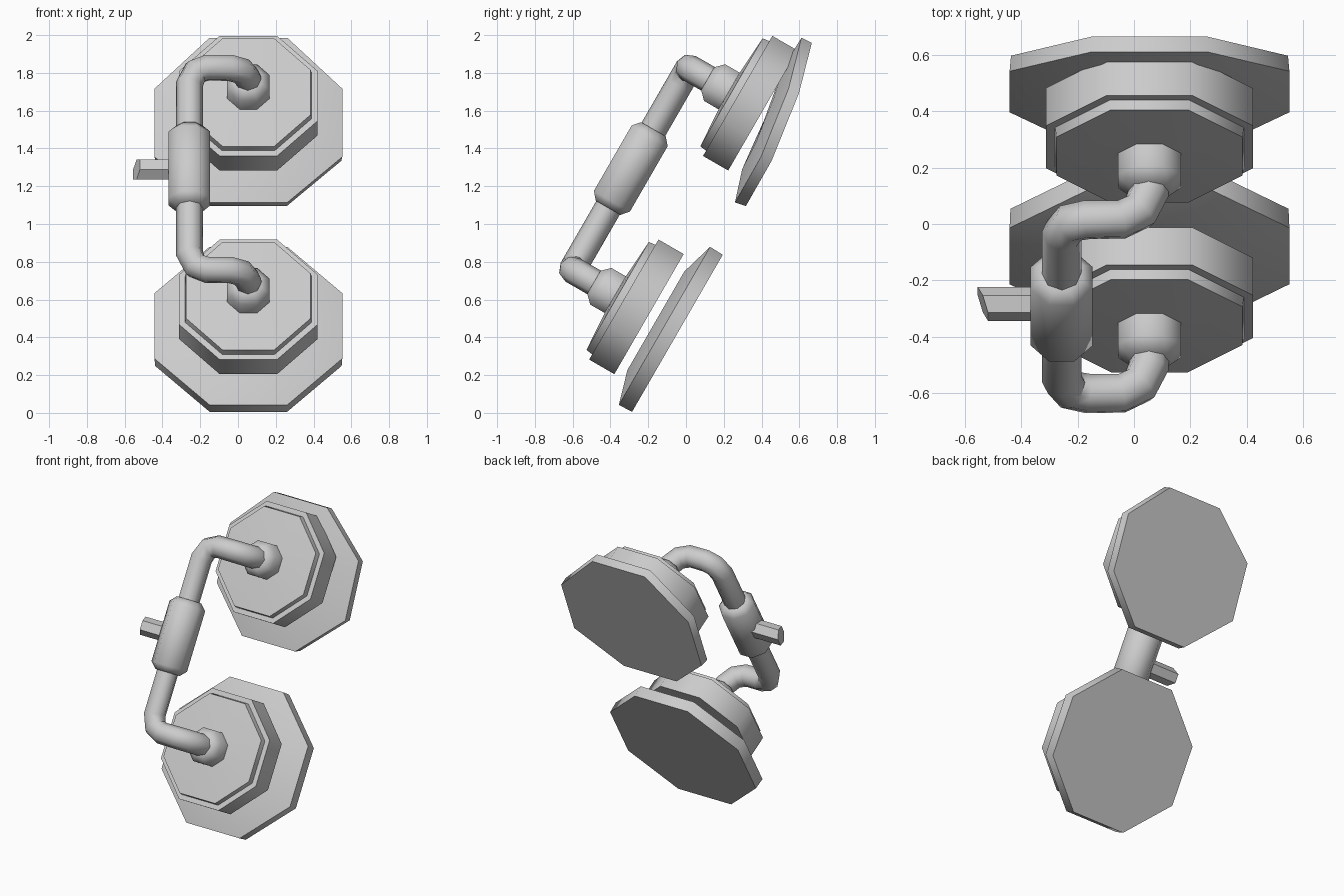
import bpy, bmesh
from math import radians, pi, sin, cos
from mathutils import Matrix, Vector

cube = bpy.data.objects.get("Cube")
if cube:
    bpy.data.objects.remove(cube, do_unlink=True)

grey = bpy.data.materials.new("light_grey")
grey.use_nodes = True
grey.diffuse_color = (0.6, 0.6, 0.6, 1)
grey.node_tree.nodes["Principled BSDF"].inputs["Base Color"].default_value = (0.6, 0.6, 0.6, 1)

# The whole assembly leans back about the x axis
LEAN = Matrix.Rotation(radians(-30), 4, 'X')
CX = 0.055      # centre of the round parts
FRONT = -0.90   # depth of the handle bar


def finish(name, bm, matrix):
    bm.transform(matrix)
    bmesh.ops.recalc_face_normals(bm, faces=bm.faces)
    mesh = bpy.data.meshes.new(name)
    bm.to_mesh(mesh)
    bm.free()
    mesh.materials.append(grey)
    obj = bpy.data.objects.new(name, mesh)
    bpy.context.collection.objects.link(obj)
    bpy.ops.object.select_all(action='DESELECT')
    obj.select_set(True)
    bpy.context.view_layer.objects.active = obj
    bpy.ops.object.shade_smooth_by_angle(angle=radians(50))
    return obj


def lathe(name, profile, matrix, sides=8, squash=1.0, deform=None):
    """Turn a (radius, depth) profile around y; radius is measured to the flats."""
    bm = bmesh.new()
    rings = []
    for r, d in profile:
        ring = []
        for i in range(sides):
            a = 2 * pi * (i + 0.5) / sides
            rr = r / cos(pi / sides)
            v = Vector((rr * cos(a), d, rr * sin(a) * squash))
            ring.append(bm.verts.new(deform(v) if deform else v))
        rings.append(ring)
    for a, b in zip(rings, rings[1:]):
        for i in range(sides):
            j = (i + 1) % sides
            bm.faces.new((a[i], a[j], b[j], b[i]))
    bm.faces.new(rings[0])
    bm.faces.new(rings[-1])
    return finish(name, bm, matrix)


def at(x, depth, up):
    return Matrix.Translation((x, depth, up))


def tube(name, points, radius):
    """Eight-sided pipe along a polyline."""
    cu = bpy.data.curves.new(name + "_path", 'CURVE')
    cu.dimensions = '3D'
    cu.bevel_depth = radius
    cu.bevel_resolution = 2
    cu.use_fill_caps = True
    sp = cu.splines.new('POLY')
    sp.points.add(len(points) - 1)
    for p, co in zip(sp.points, points):
        p.co = (*co, 1)
    helper = bpy.data.objects.new(name + "_path", cu)
    bpy.context.collection.objects.link(helper)
    mesh = helper.evaluated_get(bpy.context.evaluated_depsgraph_get()).to_mesh()
    bm = bmesh.new()
    bm.from_mesh(mesh)
    bmesh.ops.remove_doubles(bm, verts=bm.verts, dist=0.0005)
    bpy.data.objects.remove(helper, do_unlink=True)
    return finish(name, bm, LEAN)


# Inner plates with their hubs, upper and lower
UPPER, LOWER = 1.59, 0.355
for side, up, shift in (("upper", UPPER, 0.0), ("lower", LOWER, 0.017)):
    place = LEAN @ at(CX, shift, up)
    lathe(side + "_inner_plate",
          [(0.10, -0.655), (0.33, -0.64), (0.335, -0.602), (0.367, -0.602), (0.367, -0.448)], place)
    lathe(side + "_hub", [(0.07, -0.785), (0.112, -0.743), (0.112, -0.62)], place)

# Outer plates, the upper one slightly bowed and set at its own angle
lathe("lower_outer_plate", [(0.31, -0.382), (0.497, -0.329), (0.494, -0.25)],
      LEAN @ at(CX, 0, 0.342), squash=0.972)


def bow(v):
    v.y += 0.045 * (1 - (v.z / 0.47) ** 2)
    return v


lathe("upper_outer_plate", [(0.31, -0.235), (0.497, -0.177), (0.492, -0.117)],
      Matrix.Rotation(radians(-22), 4, 'X') @ at(CX, 0, 1.60), squash=0.946, deform=bow)

# Handle bar: one bent half path, repeated at the other end
half = [(CX, -0.70, 0), (0.052, -0.79, 0), (0.02, -0.865, 0), (-0.045, FRONT, 0),
        (-0.165, FRONT, 0), (-0.225, FRONT, 0.025), (-0.257, FRONT, 0.10)]
path = [(x, d, UPPER - h) for x, d, h in half]
path += [(x, d, LOWER + h) for x, d, h in reversed(half)]
tube("handle_bar", path, 0.072)

# Grip sleeve around the bar
lathe("grip_sleeve", [(0.075, -0.24), (0.11, -0.20), (0.11, 0.20), (0.075, 0.24)],
      LEAN @ at(-0.257, FRONT, 0.974) @ Matrix.Rotation(radians(90), 4, 'X'))


# Side lever with a slanted tip
def slant(v):
    if v.y > 0.2:
        v.y += 0.35 * v.x
    return v


lathe("side_lever", [(0.052, 0.0), (0.052, 0.28)],
      LEAN @ at(-0.257, FRONT + 0.01, 0.974) @ Matrix.Rotation(radians(90), 4, 'Z'),
      sides=6, deform=slant)
